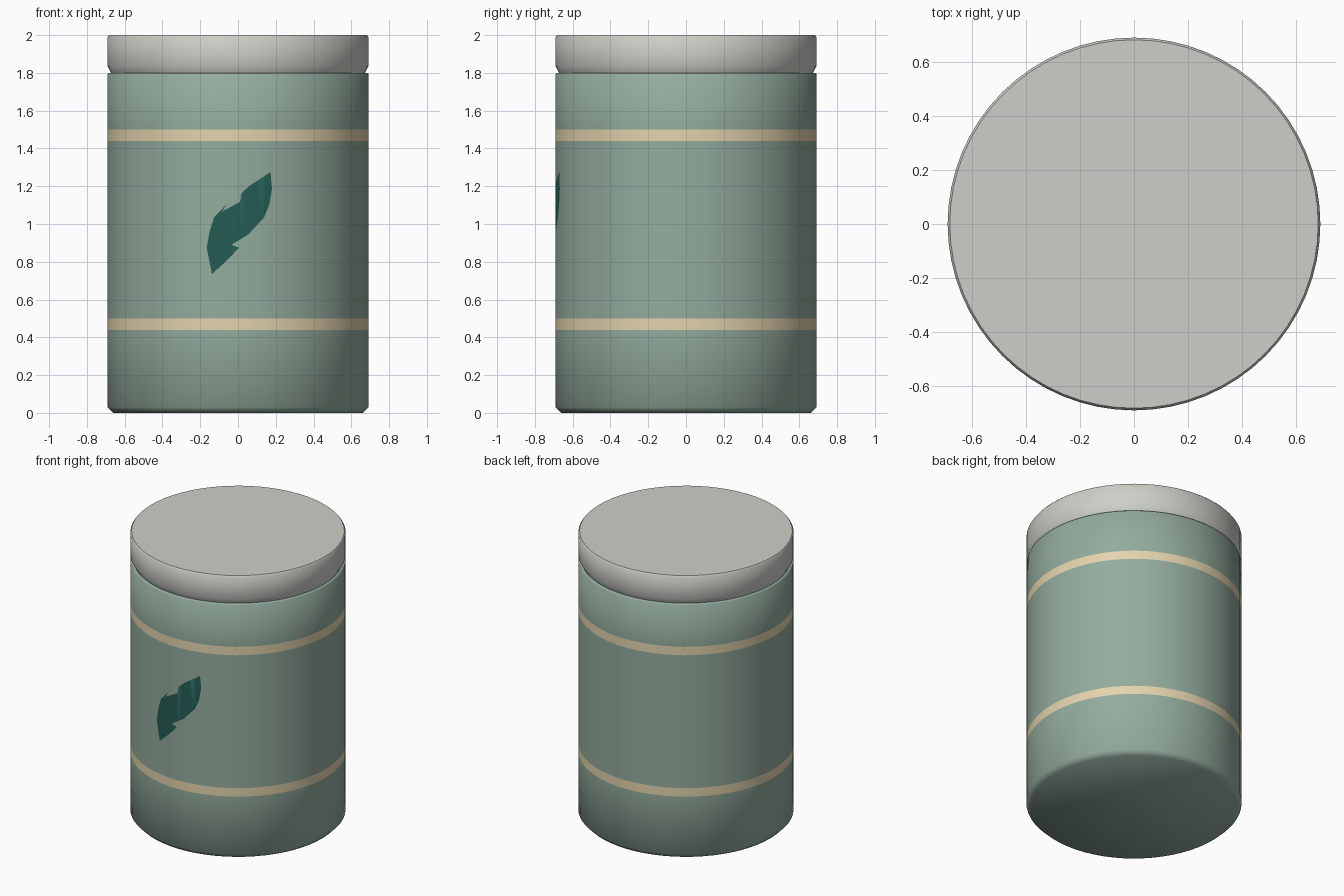
import bpy, bmesh, math

if "Cube" in bpy.data.objects:
    bpy.data.objects.remove(bpy.data.objects["Cube"])

SEGMENTS = 64
R = 0.69


def srgb(r, g, b):
    f = lambda c: c / 12.92 if c <= 0.04045 else ((c + 0.055) / 1.055) ** 2.4
    return tuple(f(v / 255) for v in (r, g, b)) + (1.0,)


def material(name, rgb):
    m = bpy.data.materials.new(name)
    m.diffuse_color = srgb(*rgb)
    m.use_nodes = True
    m.node_tree.nodes["Principled BSDF"].inputs["Base Color"].default_value = m.diffuse_color
    return m


sage = material("sage_green", (148, 172, 158))
cream = material("cream", (228, 212, 174))
grey = material("warm_grey", (205, 207, 200))
teal = material("dark_teal", (36, 92, 84))


def add_object(name, bm, mats):
    me = bpy.data.meshes.new(name)
    bm.to_mesh(me)
    bm.free()
    ob = bpy.data.objects.new(name, me)
    bpy.context.collection.objects.link(ob)
    for m in mats:
        me.materials.append(m)
    return ob


def lathe(profile, cap_bottom=True, flat_top=False):
    """Turn (radius, z) points into a smooth round shell with caps."""
    bm = bmesh.new()
    rings = []
    for r, z in profile:
        rings.append([bm.verts.new((r * math.cos(a), r * math.sin(a), z))
                      for a in (2 * math.pi * i / SEGMENTS for i in range(SEGMENTS))])
    for lo, hi in zip(rings, rings[1:]):
        for i in range(SEGMENTS):
            j = (i + 1) % SEGMENTS
            bm.faces.new((lo[i], lo[j], hi[j], hi[i])).smooth = True
    if cap_bottom:
        bm.faces.new(rings[0][::-1]).smooth = True
    top = bm.faces.new(rings[-1])
    top.smooth = not flat_top
    if flat_top:
        for e in top.edges:
            e.smooth = False
    return bm


# Canister body with two cream bands chosen by height
bm = lathe([(0.66, 0), (R, 0.03), (R, 0.44), (R, 0.50), (R, 1.44),
            (R, 1.50), (R, 1.795), (0.685, 1.80)])
for f in bm.faces:
    z = f.calc_center_median().z
    if 0.44 < z < 0.50 or 1.44 < z < 1.50:
        f.material_index = 1
add_object("canister_body", bm, [sage, cream])

# Lid resting on the body, with a chamfered lower edge
bm = lathe([(0.672, 1.80), (R, 1.835), (R, 1.99), (0.682, 2.0)],
           cap_bottom=False, flat_top=True)
add_object("lid", bm, [grey])

# Leaf mark: outline drawn flat, sliced, then wrapped on the front
outline = [(-.138, .735), (-.05, .815), (.005, .875), (-.035, .89), (.055, .945),
           (.138, 1.035), (.165, 1.10), (.18, 1.185), (.172, 1.275), (.12, 1.24),
           (.065, 1.205), (.02, 1.165), (.015, 1.12), (-.085, 1.065), (-.06, 1.105),
           (-.127, 1.035), (-.15, .96), (-.166, .875)]
bm = bmesh.new()
face = bm.faces.new([bm.verts.new((x, 0, z)) for x, z in outline])
bmesh.ops.triangulate(bm, faces=[face])
for i in range(-8, 9):
    bmesh.ops.bisect_plane(bm, geom=bm.verts[:] + bm.edges[:] + bm.faces[:],
                           plane_co=(i * 0.02, 0, 0), plane_no=(1, 0, 0))
for v in bm.verts:
    v.co.y = -math.sqrt((R + 0.002) ** 2 - v.co.x ** 2)
bm.normal_update()
for f in bm.faces:
    f.smooth = True
    if f.normal.y > 0:
        f.normal_flip()
add_object("leaf_mark", bm, [teal])
